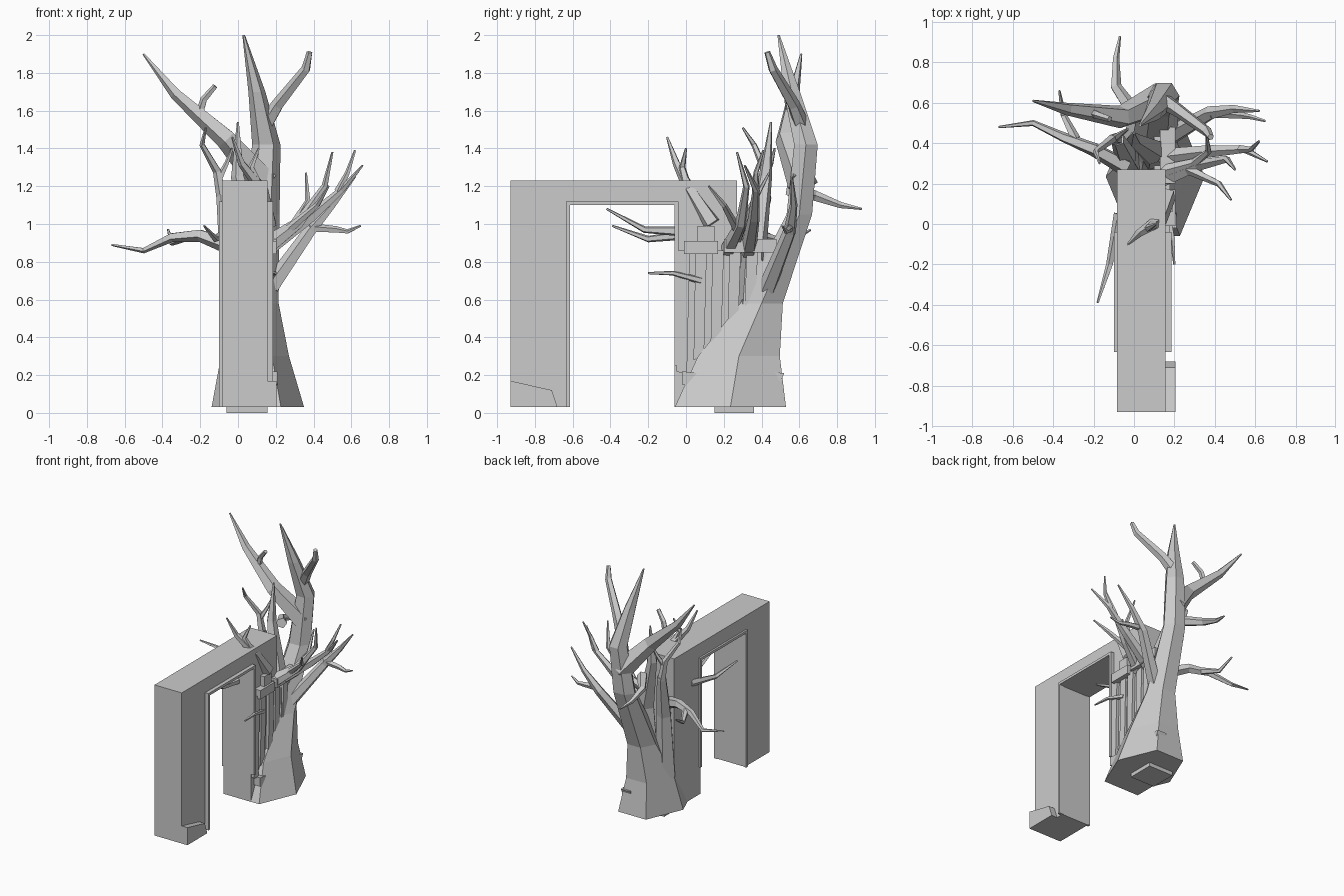
import bpy, bmesh, math
from mathutils import Vector

cube = bpy.data.objects.get("Cube")
if cube:
    bpy.data.objects.remove(cube, do_unlink=True)

mat = bpy.data.materials.new("plain grey")
mat.use_nodes = True
GREY = (0.6, 0.6, 0.6, 1)
mat.diffuse_color = GREY
mat.node_tree.nodes["Principled BSDF"].inputs["Base Color"].default_value = GREY


def finish(name, bm):
    bmesh.ops.recalc_face_normals(bm, faces=bm.faces[:])
    mesh = bpy.data.meshes.new(name)
    bm.to_mesh(mesh)
    bm.free()
    mesh.materials.append(mat)
    obj = bpy.data.objects.new(name, mesh)
    bpy.context.collection.objects.link(obj)
    return obj


def skin(name, rings):
    """Join equal-sided rings of points into a closed solid."""
    bm = bmesh.new()
    loops = [[bm.verts.new(p) for p in ring] for ring in rings]
    n = len(loops[0])
    for a, b in zip(loops, loops[1:]):
        for i in range(n):
            j = (i + 1) % n
            bm.faces.new((a[i], a[j], b[j], b[i]))
    bm.faces.new(loops[0])
    bm.faces.new(loops[-1])
    return finish(name, bm)


def branch(name, path, r0, r1=0.006, sides=5):
    """Tapering faceted limb along a path."""
    pts = [Vector(p) for p in path]
    rings = []
    for i, p in enumerate(pts):
        d = (pts[min(i + 1, len(pts) - 1)] - pts[max(i - 1, 0)]).normalized()
        ref = Vector((0, 1, 0)) if abs(d.y) < 0.75 else Vector((0, 0, 1))
        u = d.cross(ref).normalized()
        v = d.cross(u)
        r = r0 + (r1 - r0) * i / (len(pts) - 1)
        turns = [math.tau * k / sides for k in range(sides)]
        rings.append([p + r * (math.cos(t) * u + math.sin(t) * v) for t in turns])
    return skin(name, rings)


def prism(name, outline, x0, x1):
    """Extrude a (y, z) outline along x."""
    return skin(name, [[(x, y, z) for y, z in outline] for x in (x0, x1)])


def box(name, x, y, z):
    return prism(name, [(y[0], z[0]), (y[1], z[0]), (y[1], z[1]), (y[0], z[1])], *x)


# Square stone arch, with thin edging round the opening on both sides
prism("stone_arch", [(-.93, .03), (-.62, .03), (-.62, 1.1), (-.06, 1.1),
                     (-.06, .03), (.27, .03), (.27, 1.23), (-.93, 1.23)], -.085, .155)
for side, x in (("left", (.15, .185)), ("right", (-.1, -.08))):
    prism(side + "_edging", [(-.635, .03), (-.615, .03), (-.615, 1.1), (-.06, 1.1),
                             (-.06, .25), (-.04, .25), (-.04, 1.12), (-.635, 1.12)], *x)
prism("leg_foot_rock", [(-.93, .03), (-.68, .03), (-.71, .12), (-.93, .17)], .15, .205)
box("base_slab", (-.06, .155), (.15, .36), (0, .04))

# Trunk: flared hexagonal base leaning back, then rising to a point
trunk = [(.105, .235, .03, .245, .34), (.09, .28, .3, .18, .25),
         (.1, .4, .58, .115, .13), (.125, .6, 1.05, .095, .078),
         (.15, .635, 1.42, .075, .072), (.1, .56, 1.7, .045, .05),
         (.03, .49, 2, .007, .007)]
skin("trunk", [[(cx + rx * math.cos(k * math.pi / 3), cy + ry * math.sin(k * math.pi / 3), z)
                for k in range(6)] for cx, cy, z, rx, ry in trunk])
branch("side_stem", [(-.02, .28, .3), (-.04, .33, .8), (-.08, .42, 1.15)], .08, .035)
branch("inner_stem", [(.1, .35, .4), (.1, .36, .85), (.0, .42, 1.25), (0, .45, 1.54)], .1)

# Upper limbs
branch("high_right_limb", [(.14, .62, 1.22), (-.06, .53, 1.45), (-.33, .57, 1.69), (-.5, .61, 1.9)], .085)
branch("high_right_twig", [(-.21, .55, 1.56), (-.18, .54, 1.66), (-.12, .52, 1.73)], .024, .015)
branch("high_left_limb", [(.13, .62, 1.5), (.21, .57, 1.63), (.36, .46, 1.82), (.38, .43, 1.91)], .045, .016)
branch("rear_limb", [(0, .55, 1.18), (-.09, .68, 1.15), (-.09, .82, 1.1), (-.07, .93, 1.08)], .04)
branch("right_upright_limb", [(-.08, .42, 1.12), (-.11, .42, 1.28), (-.19, .36, 1.42), (-.17, .3, 1.51)], .032)
branch("right_upright_twig", [(-.1, .42, 1.24), (-.06, .45, 1.32), (-.03, .47, 1.4)], .02)

# Low right limb
branch("low_right_limb", [(-.04, .28, .88), (-.2, .37, .94), (-.35, .43, .93), (-.5, .5, .86), (-.67, .48, .89)], .045)
branch("low_right_twig", [(-.29, .42, .93), (-.35, .54, .9), (-.37, .66, .97)], .026)

# Left cluster
branch("left_limb", [(.17, .43, .66), (.38, .55, .96), (.5, .57, 1.1), (.62, .56, 1.25)], .05)
branch("left_limb_twig", [(.38, .55, .98), (.52, .54, .97), (.58, .53, .96), (.65, .51, .99)], .025)
branch("left_middle_limb", [(.14, .33, .85), (.38, .36, 1.03), (.55, .37, 1.18), (.66, .31, 1.31)], .045)
branch("left_middle_twig", [(.53, .37, 1.17), (.58, .37, 1.27), (.62, .41, 1.39)], .022)
branch("left_front_limb", [(.14, .22, .86), (.32, .29, 1.0), (.46, .32, 1.2), (.5, .27, 1.38)], .042)
branch("left_front_twig", [(.27, .27, .97), (.42, .2, 1.1), (.48, .12, 1.2)], .026)
branch("left_inner_twig", [(.15, .26, .9), (.3, .3, 1.0), (.37, .36, 1.12), (.36, .44, 1.27)], .035)

# Twigs growing through and out of the front pillar
branch("top_limb", [(.16, .14, 1.0), (.13, .02, 1.18), (.02, -.05, 1.32), (-.03, -.1, 1.46)], .05)
branch("top_twig", [(.12, .01, 1.18), (.07, -.02, 1.3), (.11, 0, 1.4)], .03)
branch("opening_limb", [(.04, 0, .96), (.02, -.22, .97), (0, -.42, 1.08)], .03)
branch("opening_right_limb", [(-.07, .05, .95), (-.12, -.2, .92), (-.18, -.39, .99)], .03)
branch("opening_left_twig", [(.16, .08, .7), (.19, -.07, .74), (.2, -.2, .74)], .02)

# Bark planks, ledges and stones on the left of the pillar
for i in range(6):
    y = -.05 + .09 * i
    low = .22 + .06 * i
    prism("bark_plank_%d" % (i + 1), [(y, low), (y + .055, low - .02 + .04 * (i % 2)),
                                      (y + .07, .86), (y + .01, .86)], .1, .178 - .008 * (i % 2))
for i, (y, w, z) in enumerate([(-.01, .18, .84), (.2, .2, .85), (.4, .08, .85)]):
    box("ledge_%d" % (i + 1), (.13, .205), (y, y + w), (z, z + .07))
box("ledge_stone", (.14, .19), (.06, .15), (.91, .99))
for i, y in enumerate((-.02, .43)):
    prism("root_stone_%d" % (i + 1), [(y, .15), (y + .06, .14), (y + .09, .21), (y, .22)], .13, .21)
